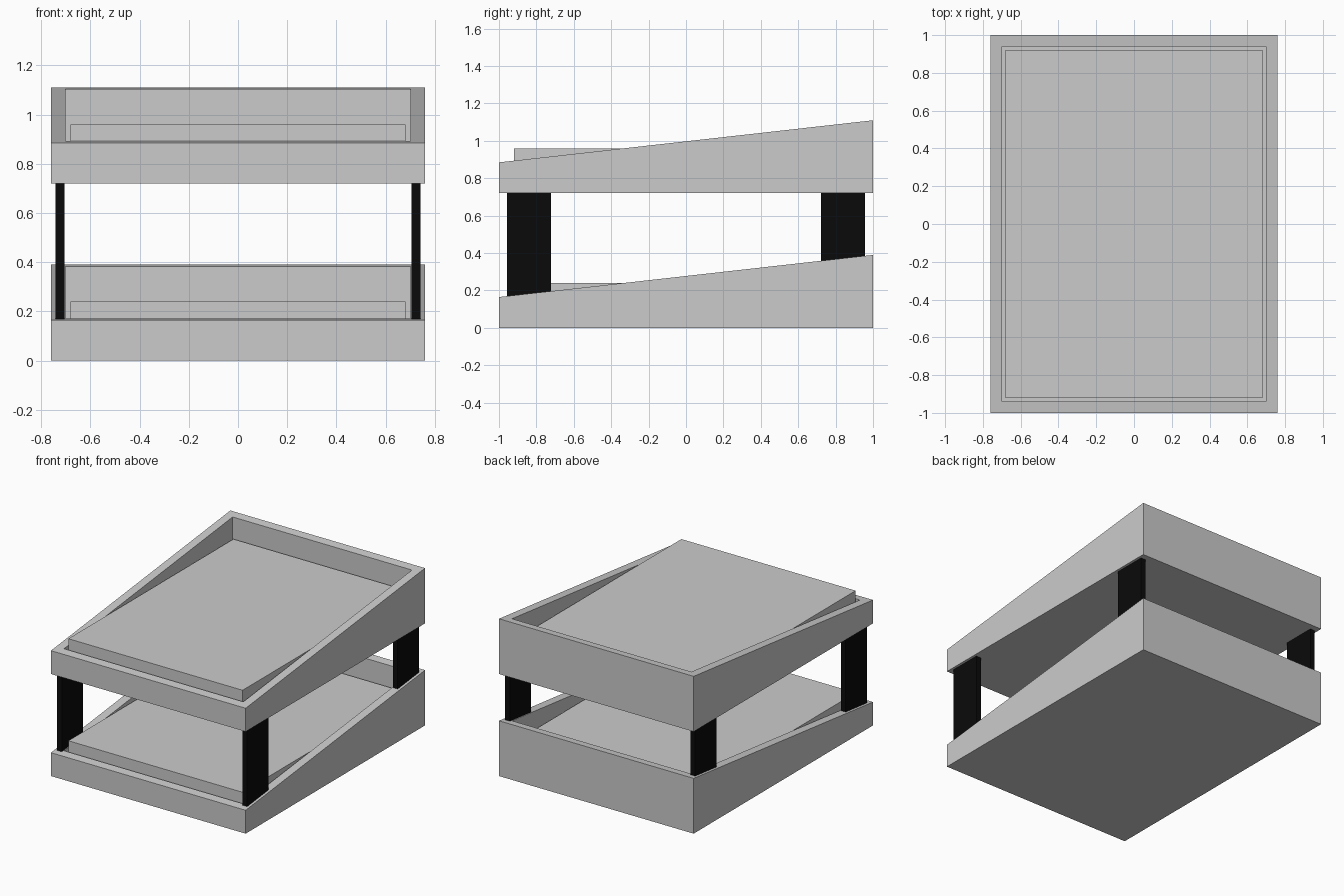
import bpy, bmesh

if "Cube" in bpy.data.objects:
    bpy.data.objects.remove(bpy.data.objects["Cube"])

RIM_FRONT, RIM_BACK = 0.165, 0.39
FLOOR = 0.06
TIER = 0.72


def slope(y):
    return RIM_FRONT + (RIM_BACK - RIM_FRONT) * (y + 1) / 2


def loft(name, rings, lift=0.0):
    """Closed solid from rectangles (x0, x1, y0, y1, height function)."""
    bm = bmesh.new()
    loops = []
    for x0, x1, y0, y1, h in rings:
        loops.append([bm.verts.new((x, y, h(y)))
                      for x, y in ((x0, y0), (x1, y0), (x1, y1), (x0, y1))])
    for a, b in zip(loops, loops[1:]):
        for i in range(4):
            j = (i + 1) % 4
            bm.faces.new((a[i], a[j], b[j], b[i]))
    bm.faces.new(loops[0][::-1])
    bm.faces.new(loops[-1])
    bmesh.ops.recalc_face_normals(bm, faces=bm.faces)
    mesh = bpy.data.meshes.new(name)
    bm.to_mesh(mesh)
    bm.free()
    ob = bpy.data.objects.new(name, mesh)
    ob.location.z = lift
    bpy.context.collection.objects.link(ob)
    return ob


def level(z):
    return lambda y: z


# Two sloping trays, each holding a flat stack of paper
for label, lift in (("lower", 0.0), ("upper", TIER)):
    loft(label + "_tray", [
        (-0.76, 0.76, -1, 1, level(0)),
        (-0.76, 0.76, -1, 1, slope),
        (-0.70, 0.70, -0.94, 0.94, slope),
        (-0.70, 0.70, -0.94, 0.94, level(FLOOR)),
    ], lift)
    loft(label + "_paper_stack", [
        (-0.68, 0.68, -0.92, 0.92, level(FLOOR)),
        (-0.68, 0.68, -0.92, 0.92, level(0.24)),
    ], lift)

# Black corner posts standing on the sloping rim
black = bpy.data.materials.new("black")
black.diffuse_color = (0.003, 0.003, 0.003, 1)
black.use_nodes = True
black.node_tree.nodes["Principled BSDF"].inputs["Base Color"].default_value = black.diffuse_color
for side, sx in (("left", -0.7235), ("right", 0.7235)):
    for end, cy in (("front", -0.839), ("back", 0.839)):
        box = (sx - 0.0185, sx + 0.0185, cy - 0.118, cy + 0.118)
        post = loft(f"{end}_{side}_post", [box + (slope,), box + (level(TIER),)])
        post.data.materials.append(black)
